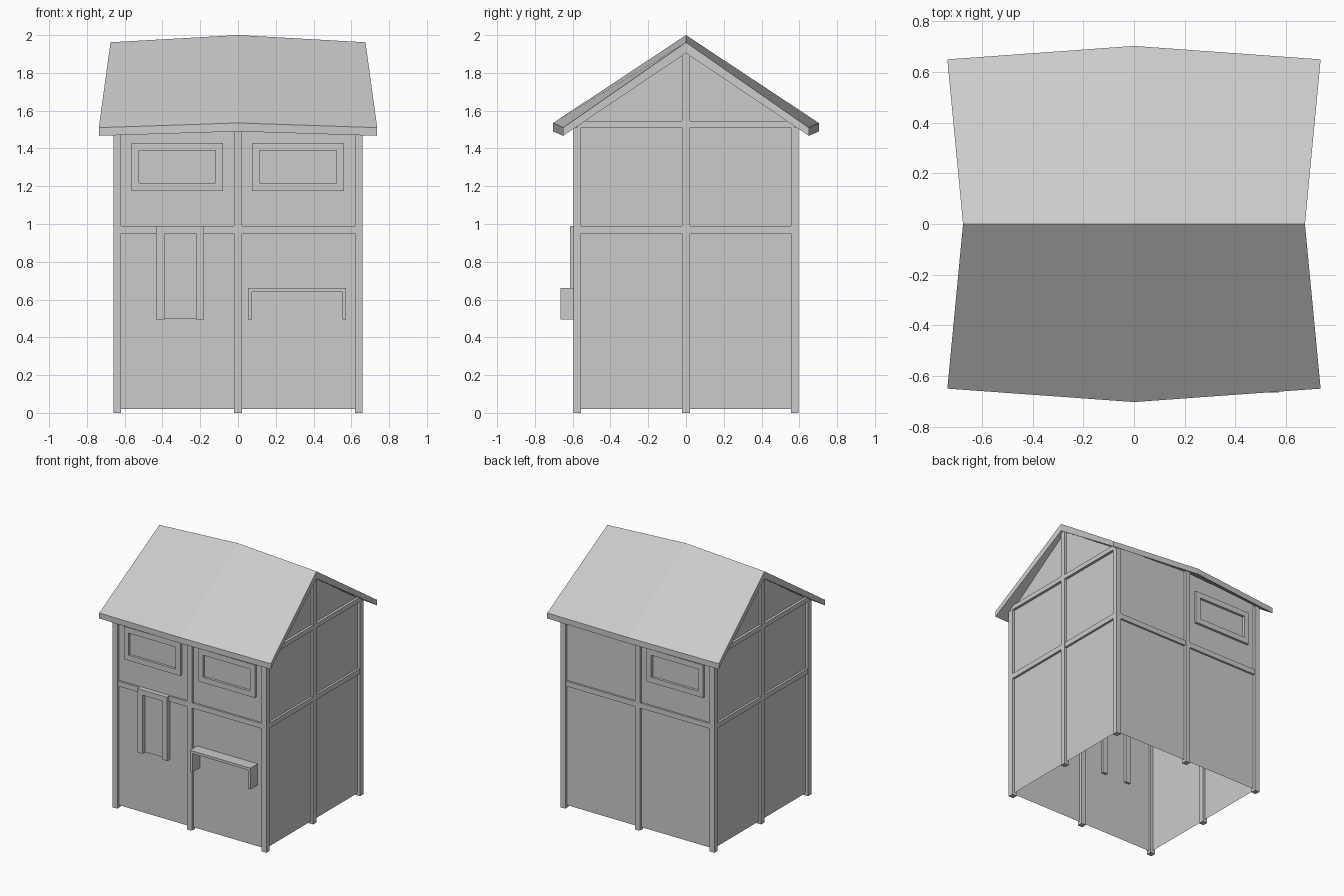
import bpy, bmesh

if "Cube" in bpy.data.objects:
    bpy.data.objects.remove(bpy.data.objects["Cube"])

X, Y = 0.64, 0.575   # post centre lines


def mesh_object(name, verts, faces):
    me = bpy.data.meshes.new(name)
    me.from_pydata(verts, [], faces)
    ob = bpy.data.objects.new(name, me)
    bpy.context.collection.objects.link(ob)
    return ob


def boxes(name, spans):
    """One object made of boxes, each given as (x0, x1, y0, y1, z0, z1)."""
    verts, faces = [], []
    for x0, x1, y0, y1, z0, z1 in spans:
        n = len(verts)
        verts += [(x, y, z) for z in (z0, z1)
                  for x, y in ((x0, y0), (x1, y0), (x1, y1), (x0, y1))]
        faces += [[n + i for i in f] for f in
                  ((3, 2, 1, 0), (4, 5, 6, 7), (0, 1, 5, 4),
                   (1, 2, 6, 5), (2, 3, 7, 6), (3, 0, 4, 7))]
    return mesh_object(name, verts, faces)


def post(name, x, y, top):
    return boxes(name, [(x - .02, x + .02, y - .02, y + .02, 0, top)])


# Posts at corners and mid-walls
for sx in (-1, 1):
    for sy in (-1, 1):
        post("corner_post", sx * X, sy * Y, 1.51)
    post("gable_post", sx * X, 0, 1.91)
for sy in (-1, 1):
    post("middle_post", 0, sy * Y, 1.56)

# Thin wall sheets, open at the bottom
for s in (-1, 1):
    f = [tuple(range(5))[::-s]]
    mesh_object("long_wall", [(-X, s * Y, .02), (X, s * Y, .02), (X, s * Y, 1.53),
                              (0, s * Y, 1.565), (-X, s * Y, 1.53)], f)
    mesh_object("gable_wall", [(s * X, Y, .02), (s * X, -Y, .02), (s * X, -Y, 1.52),
                               (s * X, 0, 1.91), (s * X, Y, 1.52)], f)

# Horizontal beams
for s in (-1, 1):
    boxes("long_beam", [(-X, X, s * Y - .015, s * Y + .015, .95, .99)])
    boxes("side_beam", [(s * X - .017, s * X + .017, -Y, Y, .95, .99)])
    boxes("tie_beam", [(s * X - .02, s * X + .02, -Y, Y, 1.51, 1.545)])


# Window frames: two in front, one at the back
def window(name, cx, y0, y1):
    a, b, t = .243, .203, .042
    boxes(name, [(cx - a, cx - b, y0, y1, 1.175, 1.43),
                 (cx + b, cx + a, y0, y1, 1.175, 1.43),
                 (cx - b, cx + b, y0, y1, 1.175, 1.175 + t),
                 (cx - b, cx + b, y0, y1, 1.43 - t, 1.43)])


window("front_window_left", -.322, -.594, -Y)
window("front_window_right", .318, -.594, -Y)
window("back_window", -.32, Y, .594)

# Narrow shutter frame with inset panel
boxes("shutter_frame", [(-.433, -.39, -.614, -.555, .495, .99),
                        (-.222, -.18, -.614, -.555, .495, .99),
                        (-.39, -.222, -.614, -.575, .95, .99)])
boxes("shutter_panel", [(-.39, -.222, -.587, -.575, .5, .95)])

# Counter shelf with two side brackets
boxes("counter_shelf", [(.052, .572, -.665, -.575, .64, .66),
                        (.052, .074, -.665, -.575, .495, .64),
                        (.552, .572, -.665, -.575, .495, .64)])

# Roof: three cross-sections, with the middle one higher and wider
verts, faces = [], []
for s in (-1, 0, 1):
    k = abs(s)
    ex, rx = s * .737, s * .675
    ey = .65 if k else .703
    top, low = (1.51, 1.467) if k else (1.535, 1.49)
    ridge, under = (1.962, 1.905) if k else (2.0, 1.945)
    verts += [(ex, -ey, top), (rx, 0, ridge), (ex, ey, top),
              (ex, ey, low), (rx, 0, under), (ex, -ey, low)]
for c in (0, 6):
    faces += [(c + i, c + 6 + i, c + 6 + (i + 1) % 6, c + (i + 1) % 6) for i in range(6)]
faces += [(0, 1, 4, 5), (1, 2, 3, 4), (12, 17, 16, 13), (13, 16, 15, 14)]
roof = mesh_object("roof", verts, faces)
bm = bmesh.new()
bm.from_mesh(roof.data)
bmesh.ops.recalc_face_normals(bm, faces=bm.faces)
bm.to_mesh(roof.data)
bm.free()
